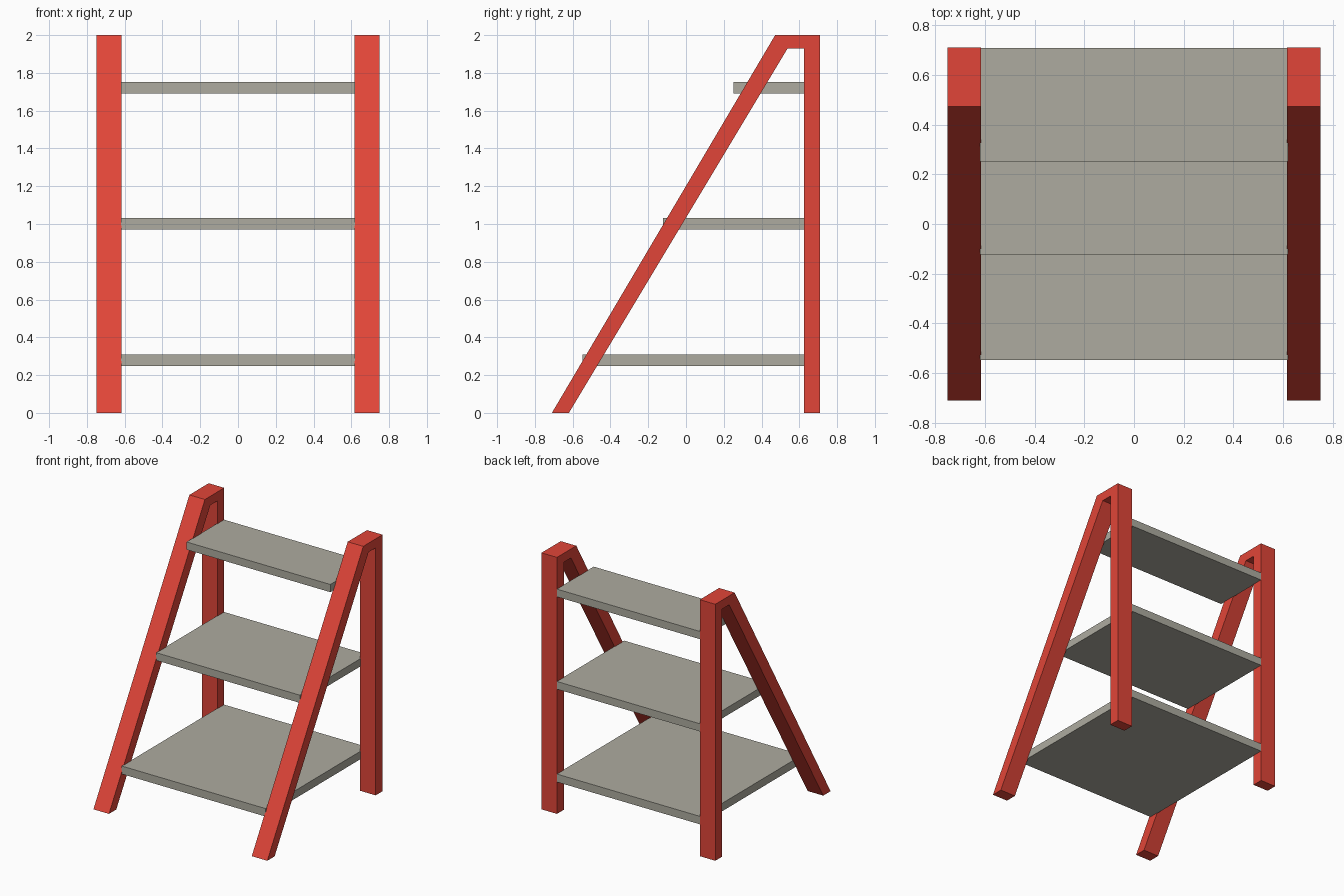
import bpy, bmesh

if "Cube" in bpy.data.objects:
    bpy.data.objects.remove(bpy.data.objects["Cube"])


def material(name, rgb):
    m = bpy.data.materials.new(name)
    m.diffuse_color = (*rgb, 1)
    m.use_nodes = True
    m.node_tree.nodes["Principled BSDF"].inputs["Base Color"].default_value = m.diffuse_color
    return m


def extrude_profile(name, profile, x0, x1, mat):
    """Extrude a (y, z) outline along x."""
    bm = bmesh.new()
    face = bm.faces.new([bm.verts.new((x0, y, z)) for y, z in profile])
    ext = bmesh.ops.extrude_face_region(bm, geom=[face])
    verts = [v for v in ext["geom"] if isinstance(v, bmesh.types.BMVert)]
    bmesh.ops.translate(bm, verts=verts, vec=(x1 - x0, 0, 0))
    bmesh.ops.recalc_face_normals(bm, faces=bm.faces)
    mesh = bpy.data.meshes.new(name)
    bm.to_mesh(mesh)
    bm.free()
    mesh.materials.append(mat)
    obj = bpy.data.objects.new(name, mesh)
    bpy.context.collection.objects.link(obj)
    return obj


red = material("red_paint", (0.75, 0.06, 0.04))
stone = material("shelf_grey", (0.42, 0.41, 0.35))

# Side frames: slanted front leg, short top bar and upright back leg
frame = [(-0.71, 0), (0.472, 2), (0.71, 2), (0.71, 0),
         (0.625, 0), (0.625, 1.93), (0.538, 1.93), (-0.62, 0)]
for side, s in (("left", -1), ("right", 1)):
    extrude_profile(side + "_frame", frame, s * 0.616, s * 0.75, red)

# Shelves, deeper towards the bottom
for name, front, z0, z1 in (("bottom_shelf", -0.547, 0.248, 0.31),
                            ("middle_shelf", -0.123, 0.972, 1.032),
                            ("top_shelf", 0.252, 1.692, 1.752)):
    outline = [(front, z0), (0.709, z0), (0.709, z1), (front, z1)]
    extrude_profile(name, outline, -0.62, 0.62, stone)
